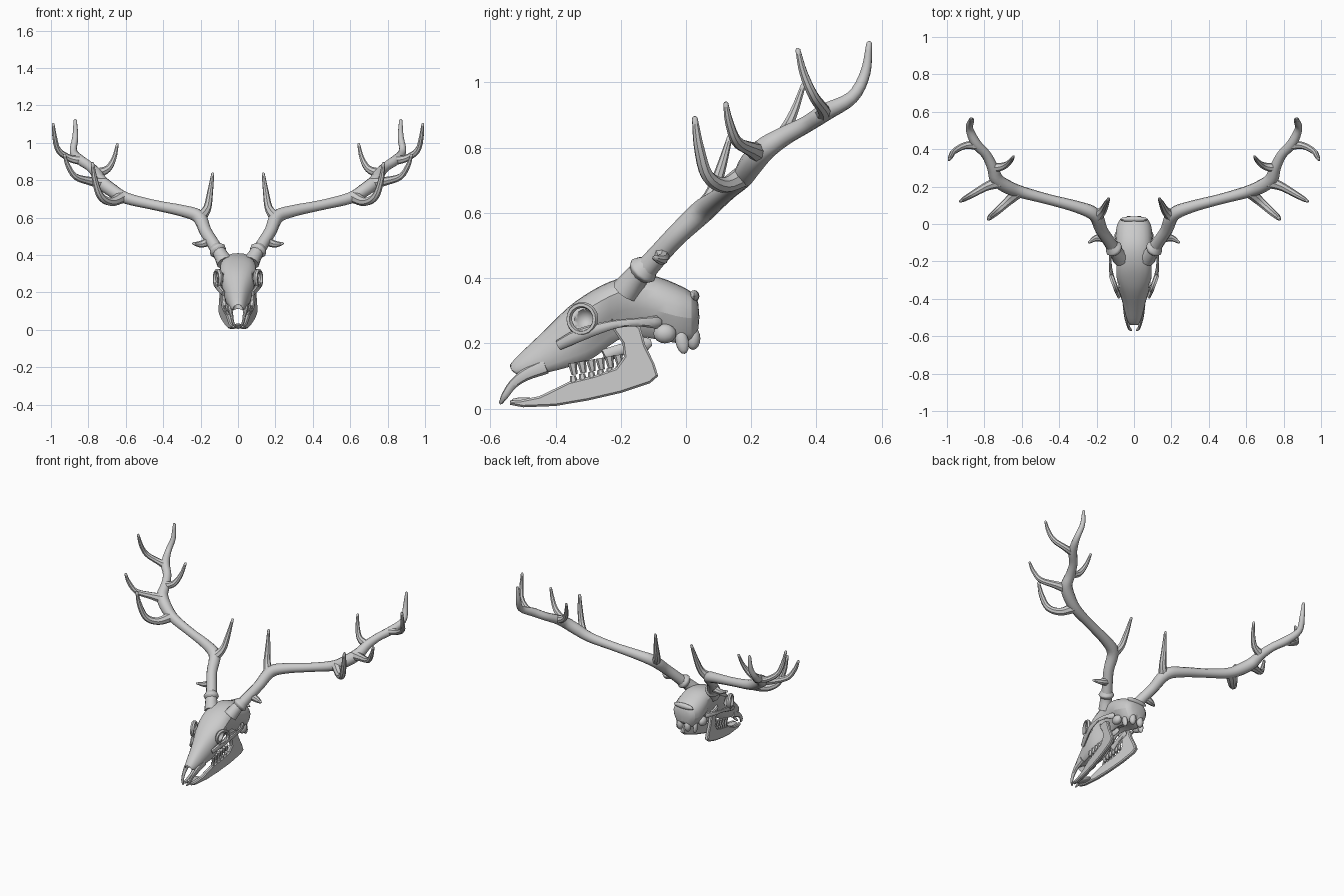
import bpy, bmesh, math
from mathutils import Vector, Matrix

if "Cube" in bpy.data.objects:
    bpy.data.objects.remove(bpy.data.objects["Cube"])


def finish(name, bm, mirror=False, angle=40):
    bmesh.ops.recalc_face_normals(bm, faces=bm.faces[:])
    me = bpy.data.meshes.new(name)
    bm.to_mesh(me)
    bm.free()
    ob = bpy.data.objects.new(name, me)
    bpy.context.collection.objects.link(ob)
    bpy.ops.object.select_all(action='DESELECT')
    ob.select_set(True)
    bpy.context.view_layer.objects.active = ob
    bpy.ops.object.shade_smooth_by_angle(angle=math.radians(angle))
    if mirror:
        m = ob.modifiers.new("mirror", 'MIRROR')
        m.use_mirror_merge = False
    return ob


def loft(bm, rings):
    vs = [[bm.verts.new(p) for p in r] for r in rings]
    n = len(vs[0])
    for a, b in zip(vs, vs[1:]):
        for i in range(n):
            bm.faces.new((a[i], a[(i + 1) % n], b[(i + 1) % n], b[i]))
    bm.faces.new(vs[0])
    bm.faces.new(vs[-1])


def tube(bm, pts, sides=8, steps=4, flat=1.0):
    """Smooth tapering tube through (x, y, z, radius); flat squeezes it along x."""
    p = [Vector(q) for q in pts]
    p = [2 * p[0] - p[1]] + p + [2 * p[-1] - p[-2]]
    path = []
    for a, b, c, d in zip(p, p[1:], p[2:], p[3:]):
        for s in range(steps):
            t = s / steps
            path.append(0.5 * (2 * b + (c - a) * t + (2 * a - 5 * b + 4 * c - d) * t * t
                               + (3 * b - a - 3 * c + d) * t ** 3))
    path.append(p[-2])
    pos = [Vector(q[:3]) for q in path]
    rad = [max(q[3], 0.002) for q in path]
    end = (pos[-1] - pos[-2]).normalized()
    pos.append(pos[-1] + end * rad[-1] * 0.7)
    rad.append(rad[-1] * 0.5)
    rings, u = [], None
    for i, c in enumerate(pos):
        t = (pos[min(i + 1, len(pos) - 1)] - pos[max(i - 1, 0)]).normalized()
        if u is None:
            u = t.orthogonal().normalized()
        u = (u - t * u.dot(t)).normalized()
        v = t.cross(u)
        ring = []
        for k in range(sides):
            a = 2 * math.pi * k / sides
            o = (u * math.cos(a) + v * math.sin(a)) * rad[i]
            o.x *= flat
            ring.append(c + o)
        rings.append(ring)
    loft(bm, rings)


def tubes(name, paths, **kw):
    bm = bmesh.new()
    for q in paths:
        tube(bm, q, **kw)
    return finish(name, bm, mirror=True)


def blob(bm, loc, size, rot=(0, 0, 0), seg=12):
    m = Matrix.Translation(loc)
    for a, ax in zip(rot, 'XYZ'):
        m = m @ Matrix.Rotation(a, 4, ax)
    m = m @ Matrix.Diagonal((*size, 1))
    bmesh.ops.create_uvsphere(bm, u_segments=seg, v_segments=seg // 2 + 2, radius=1, matrix=m)


# Antlers: main beam, then tines
tubes("antler_beam", [[
    (.105, -.135, .415, .036), (.135, -.09, .465, .033), (.175, -.03, .53, .033),
    (.21, .05, .605, .037), (.30, .09, .637, .032), (.45, .13, .668, .028),
    (.60, .17, .705, .032), (.68, .20, .75, .037), (.735, .24, .795, .036),
    (.755, .30, .835, .03), (.79, .37, .872, .026), (.845, .43, .91, .027),
    (.88, .51, .955, .02), (.87, .55, 1.03, .016), (.87, .562, 1.12, .009)]], sides=10)
tubes("antler_tines", [
    [(.20, .04, .60, .032), (.165, .075, .65, .022), (.15, .105, .73, .016), (.135, .135, .835, .008)],
    [(.15, -.075, .475, .026), (.20, -.075, .458, .018), (.24, -.098, .462, .007)],
    [(.62, .17, .71, .033), (.68, .115, .685, .024), (.735, .065, .715, .02),
     (.765, .04, .80, .016), (.778, .027, .89, .009)],
    [(.72, .225, .785, .034), (.79, .20, .795, .023), (.87, .155, .82, .017),
     (.91, .132, .88, .013), (.928, .122, .935, .008)],
    [(.755, .30, .835, .028), (.695, .31, .862, .019), (.662, .335, .92, .013), (.645, .36, .992, .008)],
    [(.835, .42, .905, .026), (.90, .42, .918, .019), (.96, .39, .96, .016),
     (.98, .36, 1.03, .013), (.988, .343, 1.1, .008)]])
# Pedicles and burrs
tubes("pedicle", [[(.07, -.185, .36, .045), (.092, -.155, .40, .038), (.112, -.125, .432, .036)]], sides=10)
tubes("antler_burr", [[(.10, -.143, .412, .036), (.108, -.132, .424, .047), (.118, -.12, .437, .037)]], sides=12)

# Cranium: sections (y, top, bottom, upper width, middle width, lower width)
sections = [
    (.042, .325, .235, .045, .055, .035), (.022, .362, .195, .082, .088, .06),
    (-.03, .385, .185, .092, .108, .07), (-.09, .412, .20, .095, .105, .06),
    (-.15, .415, .21, .10, .084, .045), (-.21, .402, .205, .103, .07, .042),
    (-.26, .382, .155, .108, .08, .055), (-.31, .352, .125, .098, .094, .066),
    (-.36, .318, .115, .074, .086, .07), (-.42, .255, .10, .05, .064, .056),
    (-.48, .197, .098, .036, .05, .047), (-.525, .155, .10, .026, .034, .034),
    (-.545, .128, .112, .014, .016, .016)]
rings = []
for y, t, b, wu, wm, wl in sections:
    h = t - b
    half = [(wu * .6, t - .04 * h), (wu, t - .2 * h), (wm, b + .48 * h), (wl, b + .18 * h), (wl * .75, b)]
    prof = [(0, t)] + half + [(0, b + .2 * h)] + [(-x, z) for x, z in reversed(half)]
    rings.append([(x, y, z) for x, z in prof])
bm = bmesh.new()
loft(bm, rings)
skull = finish("cranium", bm)
sub = skull.modifiers.new("smooth", 'SUBSURF')
sub.levels = sub.render_levels = 1

# Cutters for the eye sockets and the nasal opening
bm = bmesh.new()
blob(bm, (.115, -.32, .275), (.055, .038, .038), (0, 0, -.35), 16)
blob(bm, (-.115, -.32, .275), (.055, .038, .038), (0, 0, .35), 16)
blob(bm, (0, -.525, .108), (.027, .075, .03), (.5, 0, 0), 16)
cutter = finish("opening_cutter", bm)
cutter.hide_render = True
cutter.hide_set(True)
cut = skull.modifiers.new("openings", 'BOOLEAN')
cut.object = cutter
cut.operation = 'DIFFERENCE'
cut.solver = 'EXACT'

# Eye socket rims
bm = bmesh.new()
n, k = 18, 6
grid = []
for i in range(n):
    a = 2 * math.pi * i / n
    d = Vector((0, math.cos(a), math.sin(a)))
    ring = []
    for j in range(k):
        b = 2 * math.pi * j / k
        p = d * (.043 + .009 * math.cos(b)) + Vector((.013 * math.sin(b), 0, 0))
        p = Matrix.Rotation(-.35, 3, 'Z') @ p
        ring.append(bm.verts.new(p + Vector((.108, -.318, .275))))
    grid.append(ring)
for i in range(n):
    for j in range(k):
        r, s = grid[i], grid[(i + 1) % n]
        bm.faces.new((r[j], r[(j + 1) % k], s[(j + 1) % k], s[j]))
finish("eye_socket_rim", bm, mirror=True)

# Cheek arches, snout tips and nasal prongs
tubes("cheek_arch", [[(.078, -.39, .195, .016), (.10, -.335, .222, .02), (.12, -.27, .245, .017),
                      (.127, -.21, .26, .013), (.123, -.15, .265, .013), (.095, -.09, .265, .02)]], flat=.6)
tubes("snout_prong", [[(.045, -.43, .13, .024), (.041, -.49, .105, .019), (.034, -.53, .075, .014),
                       (.027, -.555, .04, .011), (.014, -.568, .018, .006)]], flat=.65)

# Skull base: joint knobs, side processes and ear bumps
bm = bmesh.new()
blob(bm, (.028, .022, .215), (.022, .022, .035))
blob(bm, (.062, -.012, .205), (.014, .02, .038), (.2, 0, 0))
blob(bm, (.08, -.065, .23), (.025, .035, .03))
blob(bm, (0, .025, .345), (.075, .016, .018))
finish("skull_base_knobs", bm, mirror=True)
tubes("palate_wing", [[(.042, -.25, .16, .022), (.036, -.2, .18, .018), (.03, -.12, .2, .02)]], flat=.5)

# Lower jaw: outline (y, z), splayed outward toward the back
outline = [(-.54, .012), (-.50, .004), (-.40, .008), (-.30, .025), (-.20, .048), (-.11, .078),
           (-.085, .10), (-.098, .14), (-.125, .195), (-.14, .25), (-.165, .265), (-.205, .262),
           (-.228, .275), (-.222, .24), (-.195, .20), (-.19, .16), (-.215, .125), (-.28, .102),
           (-.36, .082), (-.40, .062), (-.45, .038), (-.51, .026), (-.54, .025)]
bm = bmesh.new()
loft(bm, [[(.022 + (y + .54) * .155 + o, y, z) for y, z in outline] for o in (-.013, .013)])
bmesh.ops.recalc_face_normals(bm, faces=bm.faces[:])
edges = [e for e in bm.edges if abs(e.verts[0].co.y - e.verts[1].co.y) > .004
         or abs(e.verts[0].co.z - e.verts[1].co.z) > .004]
caps = [e for e in edges if any(len(f.verts) > 4 for f in e.link_faces)]
bmesh.ops.bevel(bm, geom=caps, offset=.006, segments=1, affect='EDGES')
finish("lower_jaw", bm, mirror=True)
bm = bmesh.new()
blob(bm, (0, -.475, .02), (.025, .06, .013), (-.1, 0, 0))
finish("jaw_front", bm)

# Cheek teeth, upper and lower rows
bm = bmesh.new()
for i in range(6):
    y = -.345 + i * .028
    for x, z, h, flip in ((.056, .122 + i * .005, .036, 1),
                          (.022 + (y + .54) * .155, .088 + i * .006, .026, -1)):
        m = Matrix.Translation((x, y, z)) @ Matrix.Rotation(.18, 4, 'X')
        bmesh.ops.create_cone(bm, cap_ends=True, segments=6, radius1=.009 if flip > 0 else .014,
                              radius2=.014 if flip > 0 else .009, depth=h, matrix=m)
finish("cheek_teeth", bm, mirror=True)
